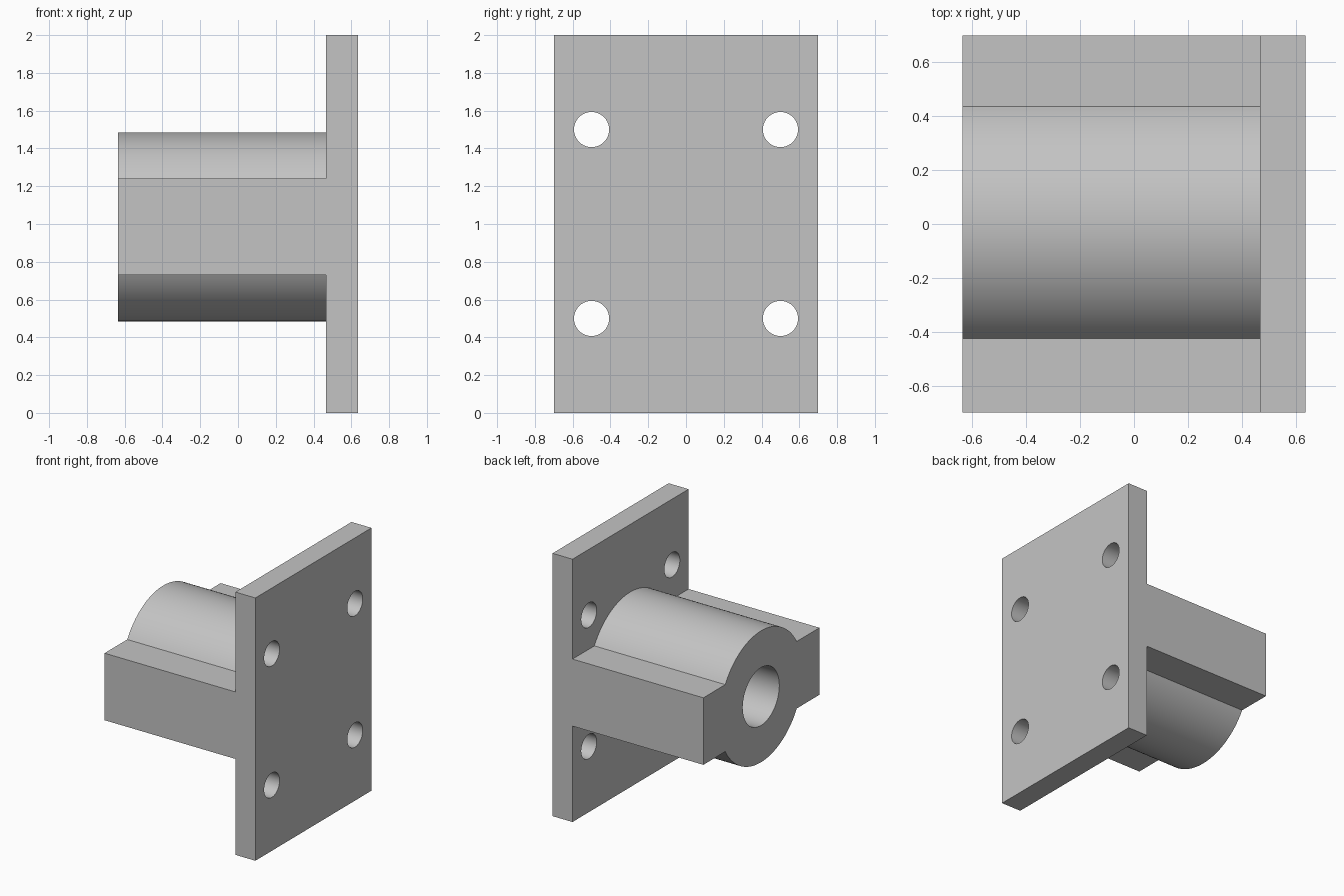
import bpy
import bmesh
import math

old = bpy.data.objects.get("Cube")
if old:
    bpy.data.objects.remove(old, do_unlink=True)

# Main sizes
X_MIN, X_PLATE, X_MAX = -0.635, 0.467, 0.635
HALF_WIDTH, HEIGHT = 0.698, 2.0
AXIS_Y, AXIS_Z = 0.005, 0.985
BARREL_R, BORE_R, HOLE_R = 0.5, 0.22, 0.093
WING_HALF = 0.255

grey = bpy.data.materials.new("light_grey")
grey.use_nodes = True
colour = (0.55, 0.55, 0.55, 1.0)
grey.diffuse_color = colour
grey.node_tree.nodes["Principled BSDF"].inputs["Base Color"].default_value = colour


def extrude_x(name, outline, x0, x1):
    """Solid made by sweeping a (y, z) outline along x."""
    bm = bmesh.new()
    face = bm.faces.new([bm.verts.new((x0, y, z)) for y, z in outline])
    swept = bmesh.ops.extrude_face_region(bm, geom=[face])["geom"]
    moved = [v for v in swept if isinstance(v, bmesh.types.BMVert)]
    bmesh.ops.translate(bm, verts=moved, vec=(x1 - x0, 0, 0))
    bmesh.ops.recalc_face_normals(bm, faces=bm.faces)
    mesh = bpy.data.meshes.new(name)
    bm.to_mesh(mesh)
    bm.free()
    mesh.materials.append(grey)
    obj = bpy.data.objects.new(name, mesh)
    bpy.context.collection.objects.link(obj)
    return obj


def arc(y, z, r, start, end, steps):
    angles = [start + (end - start) * i / steps for i in range(steps + 1)]
    return [(y + r * math.cos(a), z + r * math.sin(a)) for a in angles]


def circle(y, z, r, steps=64):
    return arc(y, z, r, 0, math.tau, steps)[:-1]


def combine(target, other, operation):
    """Apply a boolean and discard the helper solid."""
    mod = target.modifiers.new(operation.title(), "BOOLEAN")
    mod.operation, mod.object, mod.solver = operation, other, "EXACT"
    bpy.context.view_layer.objects.active = target
    bpy.ops.object.modifier_apply(modifier=mod.name)
    bpy.data.objects.remove(other, do_unlink=True)


# Mounting plate with four bolt holes
W = HALF_WIDTH
bracket = extrude_x("flanged_bearing_bracket",
                    [(-W, 0), (W, 0), (W, HEIGHT), (-W, HEIGHT)], X_PLATE, X_MAX)
for y in (-0.5, 0.5):
    for z in (0.5, 1.5):
        hole = extrude_x("bolt_hole_cutter", circle(y, z, HOLE_R), X_PLATE - 0.1, X_MAX + 0.1)
        combine(bracket, hole, "DIFFERENCE")

# Barrel with flat side wings, as one cross-section
a = math.asin(WING_HALF / BARREL_R)
low, high = AXIS_Z - WING_HALF, AXIS_Z + WING_HALF
section = ([(W, low), (W, high)]
           + arc(AXIS_Y, AXIS_Z, BARREL_R, a, math.pi - a, 48)
           + [(-W, high), (-W, low)]
           + arc(AXIS_Y, AXIS_Z, BARREL_R, math.pi + a, math.tau - a, 48))
barrel = extrude_x("winged_barrel", section, X_MIN, X_PLATE + 0.05)

# Bore, closed by the plate
combine(bracket, barrel, "UNION")
bore = extrude_x("bore_cutter", circle(AXIS_Y, AXIS_Z, BORE_R), X_MIN - 0.1, X_PLATE)
combine(bracket, bore, "DIFFERENCE")

# Smooth round walls, sharp edges elsewhere
bpy.ops.object.select_all(action="DESELECT")
bracket.select_set(True)
bpy.context.view_layer.objects.active = bracket
bpy.ops.object.shade_smooth_by_angle(angle=math.radians(25))
